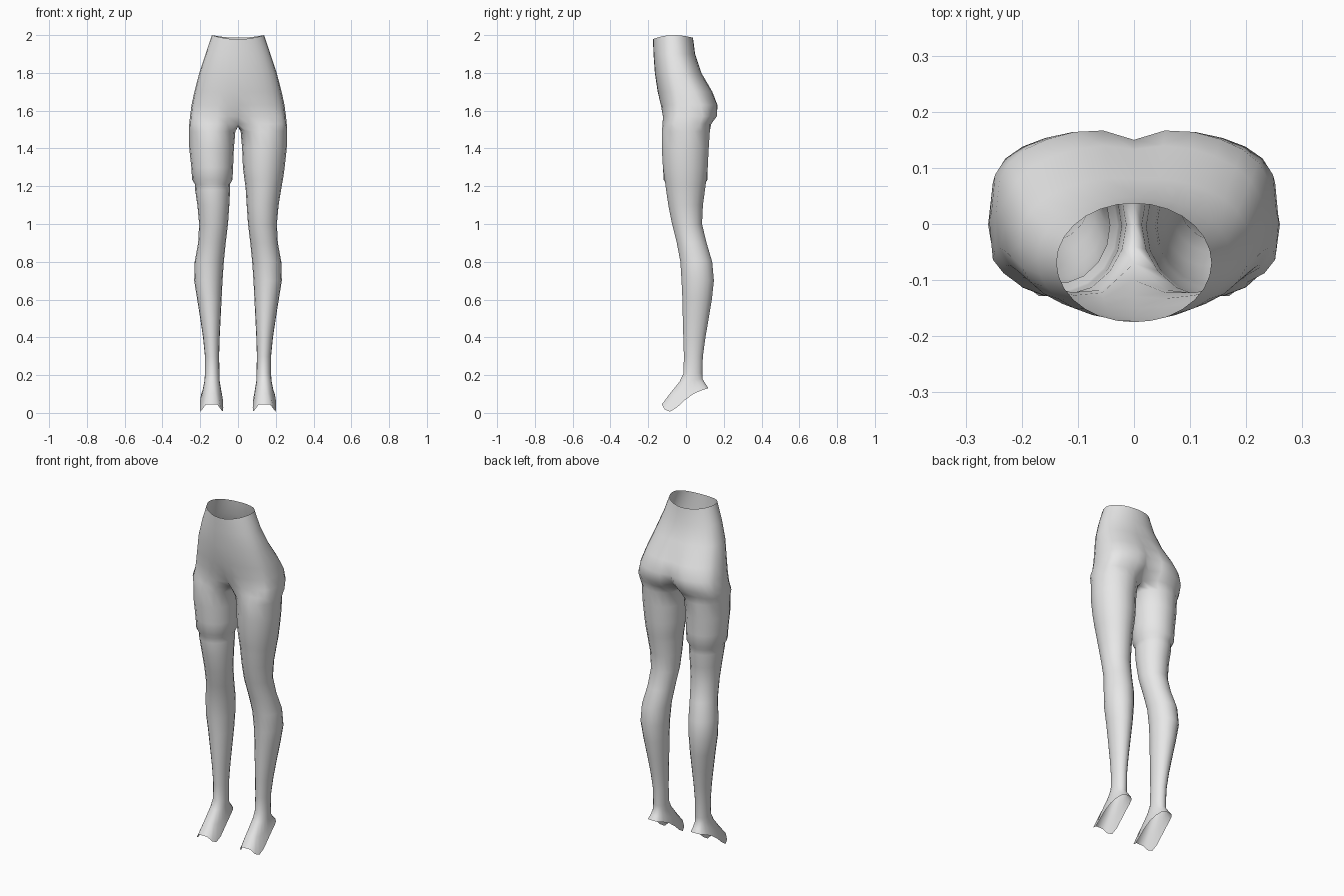
import bpy, bmesh, math
from math import sin, cos, pi, radians

if "Cube" in bpy.data.objects:
    bpy.data.objects.remove(bpy.data.objects["Cube"])

COLS = 14          # segments around the outside of each leg
INNER = 3          # extra points on the inner thigh

# Hips: height, half width, front y, back y, front notch, back cleft
HIPS = [
    (2.00, .138, -.175, .037, 0, 0),
    (1.90, .172, -.172, .048, 0, 0),
    (1.80, .205, -.165, .085, 0, .004),
    (1.70, .231, -.150, .145, 0, .012),
    (1.63, .246, -.137, .174, .008, .024),
    (1.57, .254, -.130, .172, .03, .05),
    (1.53, .258, -.130, .140, .06, .065),
]

# Legs: height, inner x, outer x, front y, back y
LEGS = [
    (1.49, .014, .260, -.130, .128),
    (1.40, .022, .258, -.130, .122),
    (1.30, .026, .247, -.124, .117),
    (1.235, .034, .238, -.115, .110),
    (1.21, .038, .233, -.111, .106),
    (1.18, .041, .228, -.107, .102),
    (1.10, .046, .215, -.095, .091),
    (1.00, .053, .206, -.075, .086),
    (.90, .065, .211, -.050, .110),
    (.80, .075, .229, -.031, .140),
    (.70, .082, .232, -.025, .149),
    (.60, .087, .216, -.020, .138),
    (.50, .092, .200, -.018, .121),
    (.40, .097, .185, -.015, .104),
    (.30, .100, .175, -.012, .090),
    (.21, .098, .175, -.014, .087),
]

# Feet: front z, back z, inner x, outer x, front y, back y, squareness, edge dip
FEET = [
    (.165, .180, .096, .179, -.035, .088, .3, 0),
    (.105, .155, .084, .192, -.085, .104, .7, .05),
    (.050, .132, .069, .211, -.130, .120, 1, .18),
]


def power(v, e):
    return math.copysign(abs(v) ** e, v)


def hip_ring(row, index):
    """Half ring from front centre round the outside to back centre."""
    z, half, front, back, notch, cleft = row
    e = 1 - .55 * index / (len(HIPS) - 1)
    pts = []
    for k in range(COLS + 1):
        a = pi * k / COLS
        c = cos(a)
        x = half * sin(a) if 0 < k < COLS else 0
        y = (front + back) / 2 - (back - front) / 2 * power(c, e)
        groove = max(0, 1 - x / .1) ** 2
        y += groove * (notch if c > 0 else -cleft)
        rim = (.022 if c > 0 else .014) * c * c if index == 0 else 0
        pts.append((x, y, z - rim))
    return pts


def leg_angles():
    step = 2 * pi / (COLS + INNER + 1)
    return [radians(-50) + step * k for k in range(COLS + INNER + 1)]


def leg_ring(row, swell=0):
    z, inner, outer, front, back = row
    cx, cy = (inner + outer) / 2, (front + back) / 2
    rx, ry = (outer - inner) / 2 + swell, (back - front) / 2 + swell
    return [(cx + rx * sin(a), cy - ry * cos(a), z) for a in leg_angles()]


def foot_ring(row):
    """Tilted ring, wide and square at the toes, narrow at the heel."""
    zf, zb, inner, outer, front, back, square, dip = row
    cx, cy = (inner + outer) / 2, (front + back) / 2
    pts = []
    for a in leg_angles():
        t = (1 + cos(a)) / 2
        rx = (outer - inner) / 2 * (1 - .3 * square * (1 - t))
        x = cx + rx * power(sin(a), 1 - .5 * square)
        y = cy - (back - front) / 2 * cos(a)
        z = zf * t + zb * (1 - t) - dip * t ** 3 * sin(a) ** 2
        pts.append((x, y, z))
    return pts


def bridge(bm, upper, lower, closed, flip):
    n = len(upper)
    for k in range(n if closed else n - 1):
        j = (k + 1) % n
        quad = [upper[k], lower[k], lower[j], upper[j]]
        bm.faces.new(quad[::-1] if flip else quad)


def build_side(bm, side):
    def place(pts):
        return [bm.verts.new((side * x, y, z)) for x, y, z in pts]

    # hip half
    rings = [place(hip_ring(row, i)) for i, row in enumerate(HIPS)]
    for upper, lower in zip(rings, rings[1:]):
        bridge(bm, upper, lower, False, side < 0)

    # crotch seam closes the last hip ring into a leg opening
    seam = [(0, y, 1.515) for y in (.04, 0, -.04)]
    last = rings[-1] + place(seam)

    # leg and foot; a stocking edge presses into the right thigh
    band = {1.235: .005, 1.21: -.005, 1.18: -.001}
    shapes = [leg_ring(r, band.get(r[0], 0) if side < 0 else 0) for r in LEGS]
    shapes += [foot_ring(r) for r in FEET]
    for pts in shapes:
        ring = place(pts)
        bridge(bm, last, ring, True, side < 0)
        last = ring


bm = bmesh.new()
for side in (1, -1):
    build_side(bm, side)
bmesh.ops.remove_doubles(bm, verts=bm.verts, dist=.0005)

mesh = bpy.data.meshes.new("hips_and_legs")
bm.to_mesh(mesh)
bm.free()
body = bpy.data.objects.new("hips_and_legs", mesh)
bpy.context.collection.objects.link(body)

# Plain light grey
grey = bpy.data.materials.new("light_grey")
grey.use_nodes = True
colour = (.8, .8, .8, 1)
grey.diffuse_color = colour
grey.node_tree.nodes["Principled BSDF"].inputs["Base Color"].default_value = colour
mesh.materials.append(grey)
mesh.shade_smooth()
